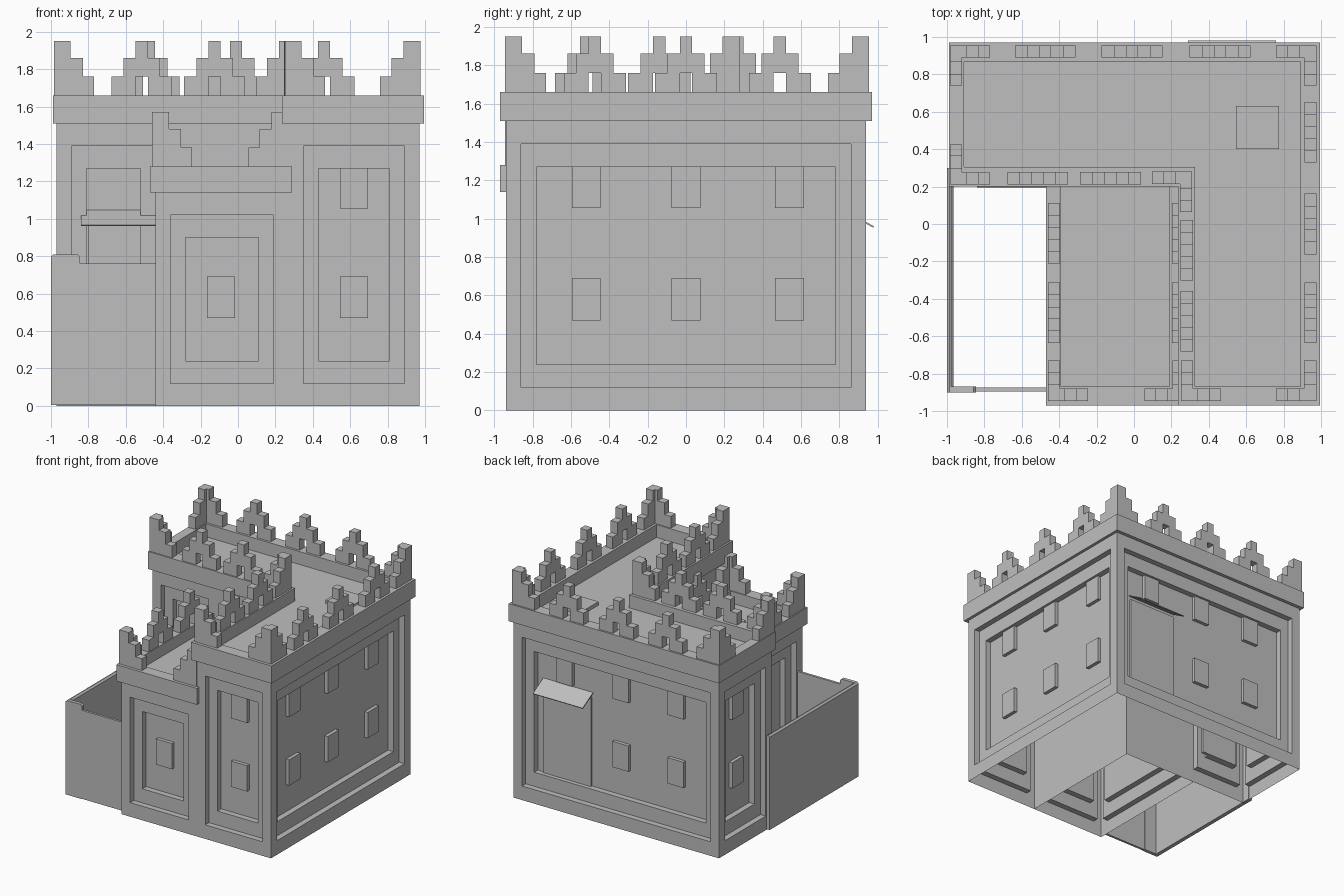
import bpy, bmesh
from mathutils import Vector

if "Cube" in bpy.data.objects:
    bpy.data.objects.remove(bpy.data.objects["Cube"])

stone = bpy.data.materials.new("grey_stone")
stone.use_nodes = True
grey = (0.52, 0.52, 0.52, 1)
stone.diffuse_color = grey
stone.node_tree.nodes["Principled BSDF"].inputs["Base Color"].default_value = grey


def finish(name, bm):
    mesh = bpy.data.meshes.new(name)
    bm.to_mesh(mesh)
    bm.free()
    mesh.materials.append(stone)
    ob = bpy.data.objects.new(name, mesh)
    bpy.context.collection.objects.link(ob)
    return ob


def add_box(bm, lo, hi):
    size = Vector(hi) - Vector(lo)
    mid = (Vector(hi) + Vector(lo)) / 2
    for v in bmesh.ops.create_cube(bm, size=1)["verts"]:
        v.co = Vector(a * b for a, b in zip(v.co, size)) + mid


def box(name, lo, hi):
    bm = bmesh.new()
    add_box(bm, lo, hi)
    return finish(name, bm)


def bridge(bm, a, b, closed=True):
    n = len(a)
    for i in range(n if closed else n - 1):
        j = (i + 1) % n
        bm.faces.new((a[i], a[j], b[j], b[i]))


STEP = 0.05       # depth of each panel recess
LOW, HIGH = 1.14, 1.51
ROWS = (0.47, 1.055)


def wall(name, start, end, height, panel=True, windows=()):
    """Sheet wall with a two-step recessed panel; windows are (along, sill)."""
    start, end = Vector((*start, 0)), Vector((*end, 0))
    length = (end - start).length
    along = (end - start).normalized()
    out = Vector((along.y, -along.x, 0))

    def put(u, z, depth):
        return start + along * u - out * depth + Vector((0, 0, z))

    bm = bmesh.new()

    def loop(mu, mz, depth):
        pts = ((mu, mz), (length - mu, mz), (length - mu, height - mz), (mu, height - mz))
        return [bm.verts.new(put(u, z, depth)) for u, z in pts]

    last = loop(0, 0, 0)
    if panel:
        for ring in ((.08, .12, 0), (.08, .12, STEP), (.16, .24, STEP), (.16, .24, 2 * STEP)):
            new = loop(*ring)
            bridge(bm, last, new)
            last = new
    bm.faces.new(last)
    finish(name, bm)
    # raised window blocks
    for u, sill in windows:
        a = put(u - 0.075, sill, 2 * STEP)
        b = put(u + 0.075, sill + 0.22, 2 * STEP - 0.03)
        box(name + "_window", [min(p) for p in zip(a, b)], [max(p) for p in zip(a, b)])


def both(*us):
    return [(u, z) for u in us for z in ROWS]


# Tall L-shaped block
X, Y, IX, IY, LX = 0.97, 0.94, 0.27, 0.23, -0.44
wall("tower_front_wall", (IX, -Y), (X, -Y), HIGH, windows=both(0.35))
wall("right_wall", (X, -Y), (X, Y), HIGH, windows=both(0.42, 0.94, 1.48))
wall("back_wall", (X, Y), (-X, Y), HIGH, windows=both(0.96, 1.48) + [(0.43, ROWS[1])])
wall("left_wall", (-X, Y), (-X, IY), HIGH, windows=both(0.355))
wall("courtyard_back_wall", (-X, IY), (-0.36, IY), HIGH)
wall("inner_back_wall", (-0.36, IY), (IX, IY), HIGH, panel=False)
wall("inner_side_wall", (IX, IY), (IX, -Y), HIGH, panel=False)

# Low wing
wall("low_front_wall", (LX, -Y), (IX, -Y), LOW, windows=[(0.35, ROWS[0])])
wall("low_left_wall", (LX, IY), (LX, -Y), LOW)


# Parapet bands and roofs
def band(name, outer, inner, z0, z1, closed):
    bm = bmesh.new()
    ob, ot, it, ib = [[bm.verts.new((*p, z)) for p in pts]
                      for pts, z in ((outer, z0), (outer, z1), (inner, z1), (inner, z0))]
    for a, b in ((ob, ot), (ot, it), (it, ib), (ib, ob)):
        bridge(bm, a, b, closed)
    if not closed:
        for i in (0, -1):
            bm.faces.new((ob[i], ot[i], it[i], ib[i]))
    bmesh.ops.recalc_face_normals(bm, faces=bm.faces)
    finish(name, bm)


def roof(name, pts, z):
    bm = bmesh.new()
    bm.faces.new([bm.verts.new((*p, z)) for p in pts])
    finish(name, bm)


def l_shape(x0, x1, y0, y1, ix, iy):
    return [(ix, y0), (x1, y0), (x1, y1), (x0, y1), (x0, iy), (ix, iy)]


high_inner = l_shape(-0.91, 0.89, -0.87, 0.87, 0.325, 0.305)
band("high_parapet", l_shape(-0.99, 0.995, -0.97, 0.97, 0.235, 0.2),
     high_inner, HIGH, 1.66, True)
roof("high_roof", high_inner, 1.55)
low_inner = [(-0.39, IY), (-0.39, -0.87), (0.19, -0.87), (0.19, IY)]
band("low_parapet", [(-0.47, IY), (-0.47, -0.97), (0.29, -0.97), (0.29, IY)],
     low_inner, LOW, 1.28, False)
roof("low_roof", low_inner, 1.18)
box("roof_hatch", (0.545, 0.4, 1.55), (0.775, 0.63, 1.58))

# Stepped battlements
T, UNIT = 0.065, 0.065
COLUMNS = ((0, .1), (0, .2), (.1, .29), (0, .2), (0, .1))


def merlon(x, y, base, axis):
    """Stepped merlon with a slot; x, y is its centre, axis its direction."""
    bm = bmesh.new()
    for i, (z0, z1) in enumerate(COLUMNS):
        mid = [x, y]
        mid[axis] += (i - 2) * UNIT
        half = UNIT / 2
        add_box(bm, (mid[0] - half, mid[1] - half, base + z0),
                (mid[0] + half, mid[1] + half, base + z1))
    finish("merlon", bm)


def corner(x, y, sx, sy, base):
    """Stepped corner; x, y is the outer corner, sx and sy point along its arms."""
    bm = bmesh.new()
    for a, b, h in ((0, .09, .29), (.09, .155, .2), (.155, .215, .1)):
        for spans in (((a, b), (0, T)), ((0, T), (a, b))):
            xs = sorted(x + sx * u for u in spans[0])
            ys = sorted(y + sy * u for u in spans[1])
            add_box(bm, (xs[0], ys[0], base), (xs[1], ys[1], base + h))
    finish("corner_battlement", bm)


TOP, LOW_TOP = 1.66, 1.28
for x in (-0.475, -0.01, 0.46):
    merlon(x, 0.922, TOP, 0)
for x in (-0.515, -0.125):
    merlon(x, 0.245, TOP, 0)
for y in (0.49, 0, -0.475):
    merlon(0.943, y, TOP, 1)
for y in (-0.14, -0.52):
    merlon(0.282, y, TOP, 1)
for y in (-0.05, -0.475):
    merlon(-0.428, y, LOW_TOP, 1)
    merlon(0.235, y, LOW_TOP, 1)
for x, y, sx, sy in ((-.985, .955, 1, -1), (.975, .955, -1, -1), (.975, -.945, -1, 1),
                     (.25, -.945, 1, 1), (-.985, .21, 1, 1), (.31, .28, -1, -1)):
    corner(x, y, sx, sy, TOP)
corner(-0.46, -0.945, 1, 1, LOW_TOP)
corner(0.27, -0.945, -1, 1, LOW_TOP)

# Doors in the recessed panels
box("back_door", (0.3, 0.83, 0.24), (0.75, 0.855, 1.0))
box("courtyard_door", (-0.8, 0.315, 0.24), (-0.45, 0.34, 1.0))


# Sloping awnings over the doors
def awning(name, x0, x1, y0, y1):
    bm = bmesh.new()
    bm.faces.new([bm.verts.new(p) for p in
                  ((x0, y0, 1.04), (x1, y0, 1.04), (x1, y1, 0.96), (x0, y1, 0.96))])
    ob = finish(name, bm)
    ob.modifiers.new("thickness", "SOLIDIFY").thickness = 0.008


awning("back_awning", 0.29, 0.76, 0.84, 0.98)
awning("courtyard_awning", -0.84, LX, 0.33, 0.2)


# Courtyard walls with chamfered caps
def capped_wall(name, lo, hi, axis):
    bm = bmesh.new()
    add_box(bm, lo, hi)
    bm.faces.ensure_lookup_table()
    edges = [e for e in bm.edges
             if all(v.co.z > hi[2] - 0.001 for v in e.verts)
             and abs((e.verts[0].co - e.verts[1].co)[axis]) > 0.01]
    bmesh.ops.bevel(bm, geom=edges, offset=0.014, segments=1, affect="EDGES")
    finish(name, bm)


capped_wall("courtyard_side_wall", (-1, -0.9, 0.005), (-0.965, 0.3, 0.81), 1)
capped_wall("courtyard_post", (-1, -0.9, 0.005), (-0.845, -0.87, 0.81), 1)
box("courtyard_front_wall", (-0.85, -0.895, 0.005), (LX, -0.875, 0.76))
